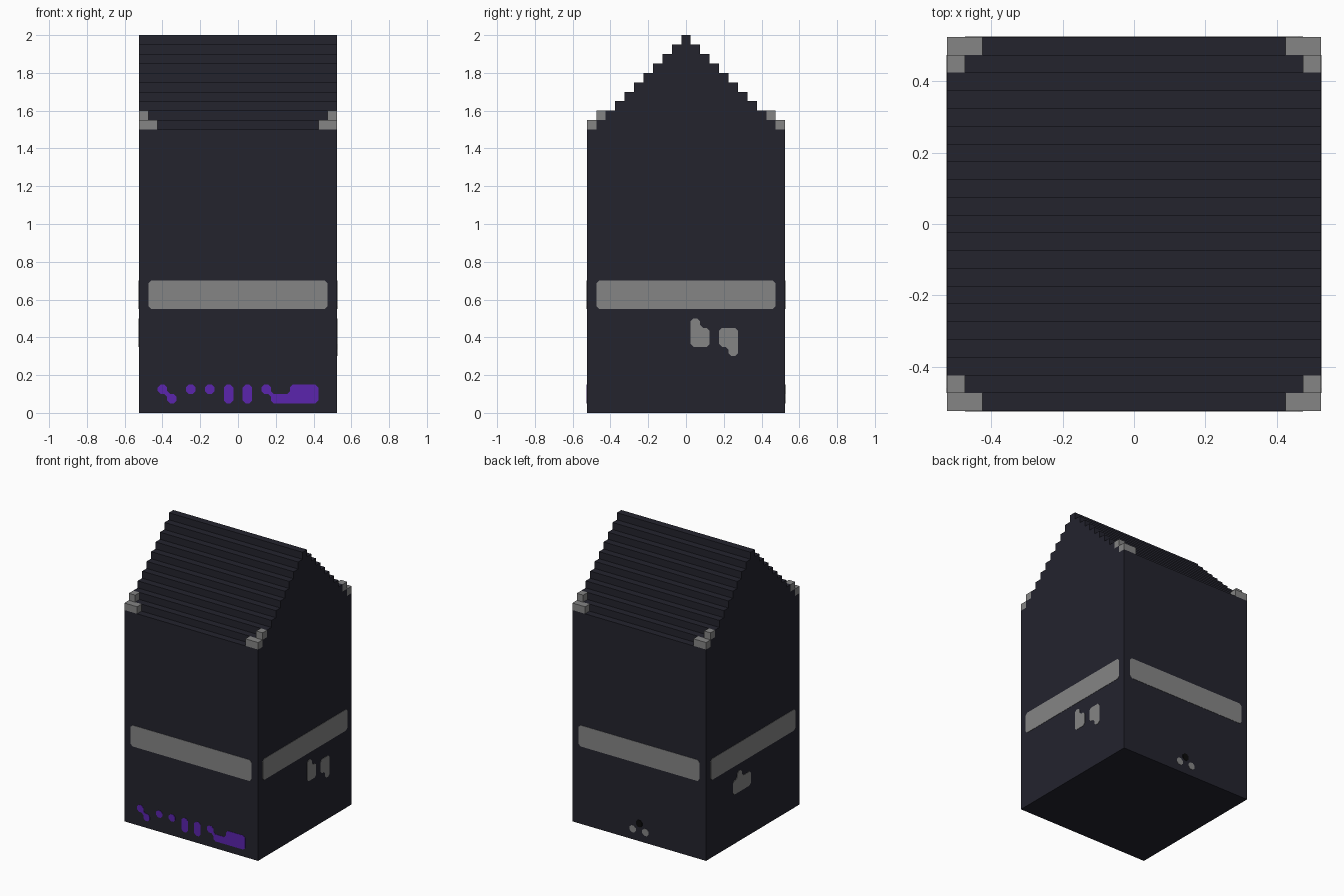
import bpy, bmesh
from math import radians
from mathutils import Matrix

if "Cube" in bpy.data.objects:
    bpy.data.objects.remove(bpy.data.objects["Cube"])

U = 0.05            # grid unit
HALF = 10.5 * U     # half width of the tower
WALL = 30 * U       # wall height
CUT = 0.3 * U       # chamfer on plate corners


def material(name, rgb):
    m = bpy.data.materials.new(name)
    m.use_nodes = True
    m.diffuse_color = (*rgb, 1)
    m.node_tree.nodes["Principled BSDF"].inputs["Base Color"].default_value = (*rgb, 1)
    return m


slate = material("dark slate", (0.017, 0.017, 0.027))
grey = material("stone grey", (0.235, 0.235, 0.235))
purple = material("purple", (0.105, 0.018, 0.42))
black = material("black", (0.003, 0.003, 0.003))


def finish(name, bm, mat):
    bmesh.ops.recalc_face_normals(bm, faces=bm.faces)
    mesh = bpy.data.meshes.new(name)
    bm.to_mesh(mesh)
    bm.free()
    mesh.materials.append(mat)
    obj = bpy.data.objects.new(name, mesh)
    bpy.context.collection.objects.link(obj)
    return obj


def box(name, low, high, mat):
    bm = bmesh.new()
    bmesh.ops.create_cube(bm, size=1)
    for v in bm.verts:
        v.co = [a if c < 0 else b for c, a, b in zip(v.co, low, high)]
    return finish(name, bm, mat)


def extrude(bm, faces, vector):
    new = bmesh.ops.extrude_face_region(bm, geom=faces)["geom"]
    bmesh.ops.translate(bm, vec=vector, verts=[g for g in new if isinstance(g, bmesh.types.BMVert)])


def plate(name, rows, left, bottom, turn, mat):
    """Thin plate from a drawn pattern; turn 0 is the front, then round by 90 degrees."""
    cells = {(left + c, bottom + len(rows) - 1 - r)
             for r, row in enumerate(rows) for c, mark in enumerate(row) if mark == "#"}
    bm = bmesh.new()

    def face(points):
        bm.faces.new([bm.verts.new((x, 0.002 - HALF, z)) for x, z in points])

    corners = set()
    for c, r in cells:
        x, z, h = c * U, (r + 0.5) * U, U / 2
        k = h - CUT
        face([(x + a, z + b) for a, b in ((h, -k), (h, k), (k, h), (-k, h),
                                         (-h, k), (-h, -k), (-k, -h), (k, -h))])
        corners |= {(c + i, r + j) for i in (0, 1) for j in (0, 1)}
    # fill the chamfers wherever neighbouring cells meet
    for c, r in corners:
        quads = [(c, r), (c - 1, r), (c - 1, r - 1), (c, r - 1)]
        used = [q in cells for q in quads]
        if sum(used) < 2:
            continue
        whole = sum(used) > 2 or used[0] == used[2]
        x, z = (c - 0.5) * U, r * U
        tips = [(x + CUT, z), (x, z + CUT), (x - CUT, z), (x, z - CUT)]
        for i in range(4):
            if whole or used[i]:
                face([(x, z), tips[i], tips[(i + 1) % 4]])
    bmesh.ops.remove_doubles(bm, verts=bm.verts, dist=0.0005)
    bmesh.ops.dissolve_limit(bm, angle_limit=0.02, verts=bm.verts, edges=bm.edges)
    extrude(bm, bm.faces[:], (0, -0.004, 0))
    bm.transform(Matrix.Rotation(radians(90 * turn), 4, "Z"))
    return finish(name, bm, mat)


# Tower walls with a stepped gable roof, one profile pushed along x
side = [(HALF, 0), (HALF, WALL)]
for step in range(1, 11):
    y = HALF - step * U
    side += [(y, WALL + (step - 1) * U), (y, WALL + step * U)]
profile = side + [(-y, z) for y, z in reversed(side)]
bm = bmesh.new()
end = bm.faces.new([bm.verts.new((-HALF, y, z)) for y, z in profile])
extrude(bm, [end], (2 * HALF, 0, 0))
finish("tower_body", bm, slate)

# Stepped stones on the four eaves corners
for sx, xname in ((1, "left"), (-1, "right")):
    for sy, yname in ((-1, "front"), (1, "back")):
        for level, length in ((0, 2), (1, 1)):
            xs = sorted((sx * HALF, sx * (HALF - length * U)))
            ys = sorted((sy * (HALF - level * U), sy * (HALF - (level + 1) * U)))
            z = WALL + level * U
            box(f"{yname}_{xname}_eaves_stone_{level + 1}",
                (xs[0], ys[0], z), (xs[1], ys[1], z + U), grey)

# Wide band on each wall
for turn, wall in enumerate(("front", "left", "back", "right")):
    plate(f"{wall}_band", ["#" * 19] * 3, -9, 11, turn, grey)

# Painted marks
plate("front_marks", ["#..#.#.#.#.#..###",
                      ".#.....#.#..#####"], -8, 1, 0, purple)
plate("left_marks", ["#....",
                     "##.##",
                     "##.##",
                     "....#"], 1, 6, 1, grey)
plate("right_mark", [".#..",
                     "####",
                     "####"], -4, 7, 3, grey)
plate("back_dots", ["#.#"], -1, 1, 2, grey)
plate("back_top_dot", ["#"], 0, 2, 2, black)
